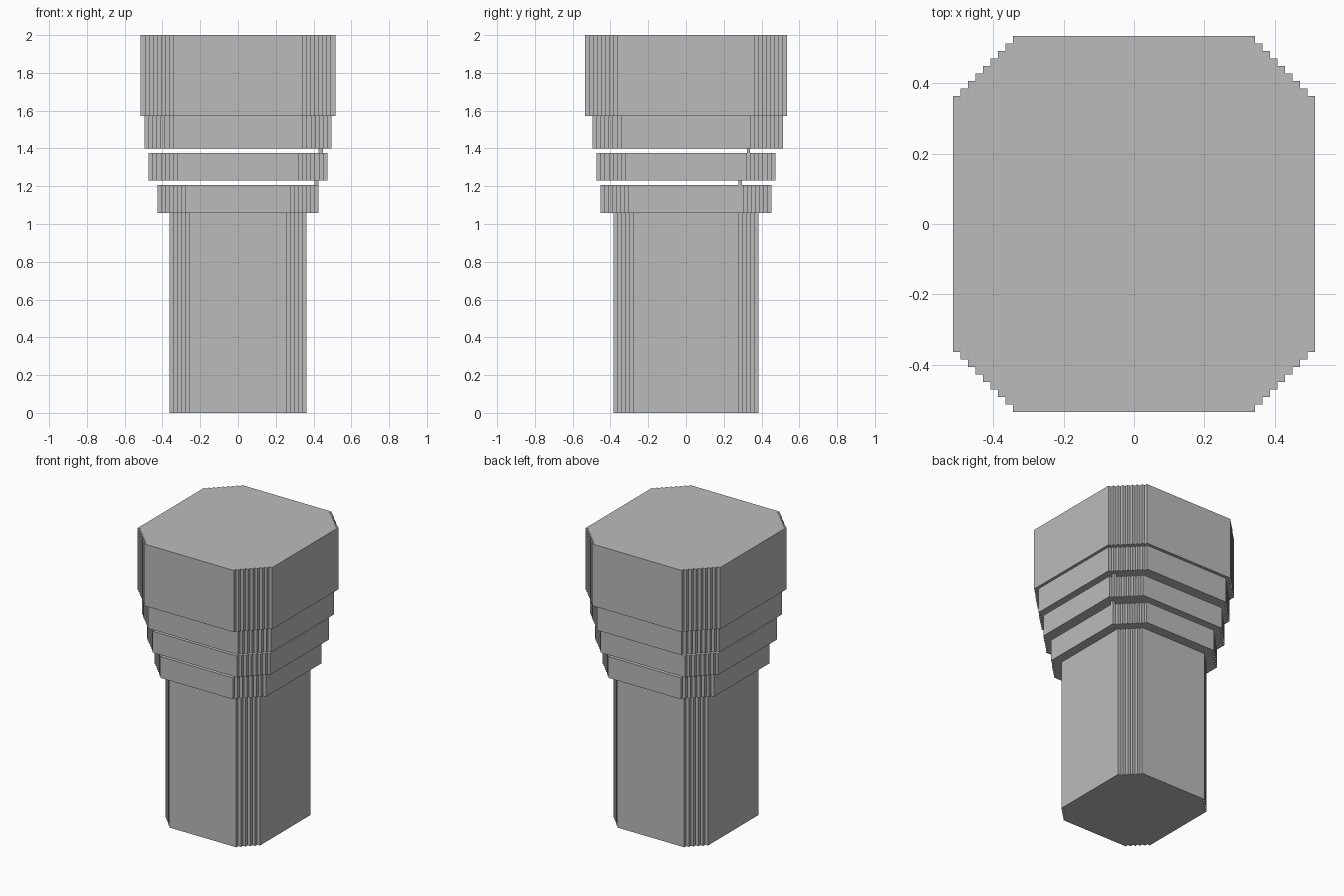
import bpy, bmesh

if "Cube" in bpy.data.objects:
    bpy.data.objects.remove(bpy.data.objects["Cube"])

STEP = 0.0214  # size of one stair on the corners

grey = bpy.data.materials.new("plain_grey")
grey.diffuse_color = (0.5, 0.5, 0.5, 1.0)
grey.use_nodes = True
grey.node_tree.nodes["Principled BSDF"].inputs["Base Color"].default_value = grey.diffuse_color


def stairs(hx, hy, n):
    """Stepped corner from the side (+x) to the end (+y)."""
    pts = [(hx, hy - n * STEP)]
    for i in range(n):
        x, y = hx - (i + 1) * STEP, hy - (n - i) * STEP
        pts += [(x, y), (x, y + STEP)]
    return pts


def block(name, hx, y_front, y_back, z0, z1, n_front, n_back):
    """Upright block whose four corners are cut in small stairs."""
    back = stairs(hx, y_back, n_back)
    front = [(x, -y) for x, y in stairs(hx, y_front, n_front)]
    outline = (back + [(-x, y) for x, y in reversed(back)]
               + [(-x, y) for x, y in front] + front[::-1])
    bm = bmesh.new()
    base = bm.faces.new([bm.verts.new((x, y, z0)) for x, y in outline])
    top = bmesh.ops.extrude_face_region(bm, geom=[base], use_keep_orig=True)
    bmesh.ops.translate(bm, vec=(0, 0, z1 - z0),
                        verts=[v for v in top["geom"] if isinstance(v, bmesh.types.BMVert)])
    bmesh.ops.recalc_face_normals(bm, faces=bm.faces)
    me = bpy.data.meshes.new(name)
    bm.to_mesh(me)
    bm.free()
    me.materials.append(grey)
    ob = bpy.data.objects.new(name, me)
    bpy.context.collection.objects.link(ob)
    return ob


# Shaft, three widening collars and the head
block("shaft", 0.363, 0.385, 0.385, 0.0, 1.058, 5, 5)
block("lower_collar", 0.427, 0.453, 0.453, 1.058, 1.206, 7, 7)
block("middle_collar", 0.473, 0.473, 0.473, 1.229, 1.377, 7, 7)
block("upper_collar", 0.495, 0.495, 0.514, 1.400, 1.572, 7, 8)
block("head", 0.515, 0.535, 0.535, 1.572, 2.0, 8, 8)

# Tiny pegs bridging the two open gaps
for name, x, y, z0, z1 in (("lower_peg", 0.416, 0.288, 1.206, 1.229),
                           ("upper_peg", 0.438, 0.331, 1.377, 1.400)):
    peg = block(name, STEP / 2, 0.009, 0.009, z0, z1, 0, 0)
    peg.location = (x, y, 0)
